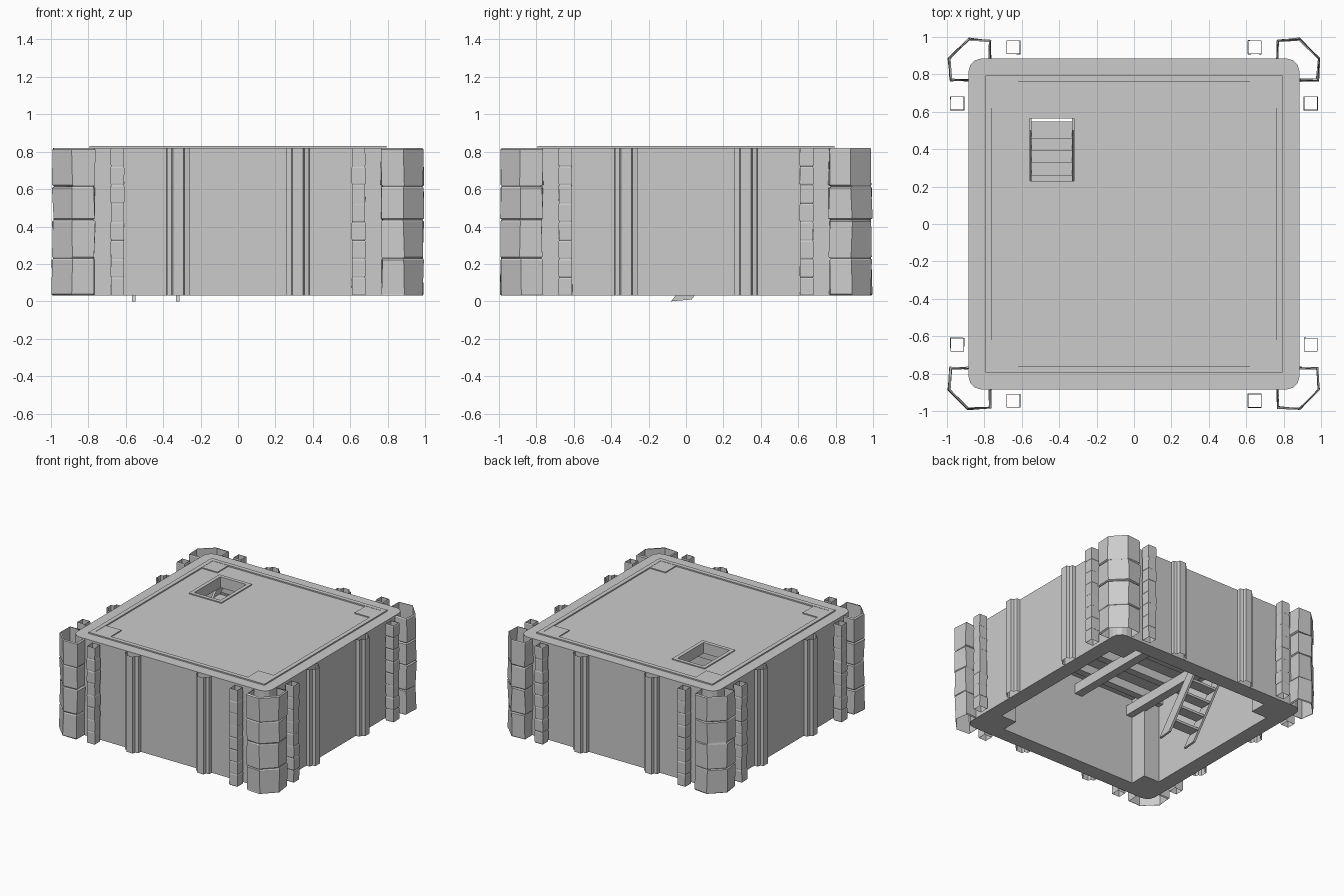
import bpy, bmesh, math, random
from mathutils import Vector

random.seed(4)
if "Cube" in bpy.data.objects:
    bpy.data.objects.remove(bpy.data.objects["Cube"], do_unlink=True)

stone = bpy.data.materials.new("grey stone")
GREY = (0.6, 0.6, 0.6, 1)
stone.diffuse_color = GREY
stone.use_nodes = True
stone.node_tree.nodes["Principled BSDF"].inputs["Base Color"].default_value = GREY

BASE, TOP, HALF, INNER, POST = 0.03, 0.82, 0.885, 0.76, 0.62


def make(name, bm):
    mesh = bpy.data.meshes.new(name)
    bm.to_mesh(mesh)
    bm.free()
    mesh.materials.append(stone)
    obj = bpy.data.objects.new(name, mesh)
    bpy.context.scene.collection.objects.link(obj)
    return obj


def turn(p, k):
    """Rotate a plan point by k quarter turns."""
    x, y = p
    for _ in range(k):
        x, y = -y, x
    return x, y


def skin(bm, rings, closed):
    """Join successive rings of vertices with quads."""
    n = len(rings[0])
    for a, b in zip(rings, rings[1:]):
        for i in range(n if closed else n - 1):
            j = (i + 1) % n
            bm.faces.new((a[i], a[j], b[j], b[i]))


def prism(name, outline, lo, hi, along_x=False, caps=True, closed=True):
    bm = bmesh.new()
    rings = []
    for h in (lo, hi):
        rings.append([bm.verts.new((h, a, b) if along_x else (a, b, h)) for a, b in outline])
    skin(bm, rings, closed)
    if caps:
        bm.faces.new(rings[0][::-1])
        bm.faces.new(rings[1])
        bmesh.ops.recalc_face_normals(bm, faces=bm.faces)
    return make(name, bm)


def box(name, x0, x1, y0, y1, z0, z1):
    return prism(name, [(x0, y0), (x1, y0), (x1, y1), (x0, y1)], z0, z1)


def frame(name, x0, x1, y0, y1, w, z0, z1):
    """Four strips around a rectangular opening."""
    box(name + "_front", x0 - w, x1 + w, y0 - w, y0, z0, z1)
    box(name + "_back", x0 - w, x1 + w, y1, y1 + w, z0, z1)
    box(name + "_right", x0 - w, x0, y0, y1, z0, z1)
    box(name + "_left", x1, x1 + w, y0, y1, z0, z1)


def masonry(name, outline, levels, bulge, wobble, closed, k):
    """Open shell of rough stone courses with shallow joints."""
    cx = sum(p[0] for p in outline) / len(outline)
    cy = sum(p[1] for p in outline) / len(outline)
    bm = bmesh.new()
    rings = []
    for z0, z1 in zip(levels, levels[1:]):
        grow = 1 + random.uniform(0, bulge)
        for z, s in ((z0, 0.97), (z0 + 0.008, grow), (z1 - 0.008, grow), (z1, 0.97)):
            ring = []
            for x, y in outline:
                px = cx + (x - cx) * s + random.uniform(-wobble, wobble)
                py = cy + (y - cy) * s + random.uniform(-wobble, wobble)
                ring.append(bm.verts.new((*turn((min(px, 1), min(py, 1)), k), z)))
            rings.append(ring)
    skin(bm, rings, closed)
    return make(name, bm)


def cut(target, cutter):
    mod = target.modifiers.new("cut", "BOOLEAN")
    mod.operation, mod.solver, mod.object = "DIFFERENCE", "EXACT", cutter
    bpy.context.view_layer.objects.active = target
    bpy.ops.object.modifier_apply(modifier=mod.name)
    bpy.data.objects.remove(cutter, do_unlink=True)


# Hollow hall with rounded corners, corner posts inside and a stair opening
R = 0.07
body, cavity = [], []
for k in range(4):
    for i in range(4):
        a = math.radians(30 * i)
        body.append(turn((HALF - R + R * math.cos(a), HALF - R + R * math.sin(a)), k))
    cavity += [turn(p, k) for p in ((INNER, POST), (POST, POST), (POST, INNER))]
hall = prism("hall_walls_and_roof", body, BASE, TOP)
cut(hall, prism("cavity_cutter", cavity, -0.2, 0.74))
HX0, HX1, HY0, HY1 = -0.555, -0.32, 0.23, 0.565
cut(hall, box("stair_cutter", HX0, HX1, HY0, HY1, 0.6, 1))

# Raised trim on the roof
frame("roof_lip", -INNER, INNER, -INNER, INNER, 0.035, TOP - 0.01, TOP + 0.01)
frame("stair_rim", HX0, HX1, HY0, HY1, 0.03, TOP - 0.01, TOP + 0.008)
for sx in (-1, 1):
    for sy in (-1, 1):
        xs, ys = sorted((sx * POST, sx * INNER)), sorted((sy * POST, sy * INNER))
        box("roof_corner_pad", *xs, *ys, TOP - 0.01, TOP + 0.008)

# Corner towers, block pillars and fluted pilasters around the four sides
tower = [(0.885, 0.77), (0.98, 0.77), (0.988, 0.885),
         (0.885, 0.988), (0.77, 0.98), (0.77, 0.885)]
tower_levels = [BASE, 0.23, 0.435, 0.615, TOP]
block_levels = [BASE + (TOP - BASE) * i / 8 for i in range(9)]
half_flute = [(0.062, 0), (0.06, 0.03), (0.035, 0.036), (0.028, 0.06)]
flute = [(-u, v) for u, v in half_flute] + [(u, v) for u, v in half_flute[::-1]]
for k in range(4):
    masonry("corner_tower", tower, tower_levels, 0.06, 0.005, False, k)
    for cx, cy in ((0.645, 0.945), (0.945, 0.645)):
        r = 0.035
        square = [(cx - r, cy - r), (cx + r, cy - r), (cx + r, cy + r), (cx - r, cy + r)]
        masonry("block_pillar", square, block_levels, 0.06, 0.001, True, k)
    for c in (-0.32, 0.32):
        path = [turn((c + u, HALF + v), k) for u, v in flute[::-1]]
        prism("pilaster", path, BASE, TOP, caps=False, closed=False)

# Ceiling beams and joists
for x in (-0.6, -0.1, 0.4):
    box("ceiling_beam", x - 0.035, x + 0.035, -INNER, 0.2 if x < -0.3 else INNER, 0.59, 0.67)
for y in (-0.6, -0.35, -0.1, 0.15, 0.4, 0.65):
    start = -0.28 if HY0 < y < HY1 else -INNER
    box("ceiling_joist", start, INNER, y - 0.03, y + 0.03, 0.67, 0.75)

# Staircase from the floor to the roof opening
rail = [(-0.08, 0), (0.03, 0.01), (0.6, 0.74), (0.5, 0.74)]
for x in (-0.558, -0.322):
    prism("stair_rail", rail, x - 0.009, x + 0.009, along_x=True)
for i in range(8):
    z = 0.08 + 0.085 * i
    y = z / 1.29 - 0.02
    box("stair_tread", -0.55, -0.33, y - 0.045, y + 0.045, z, z + 0.02)
